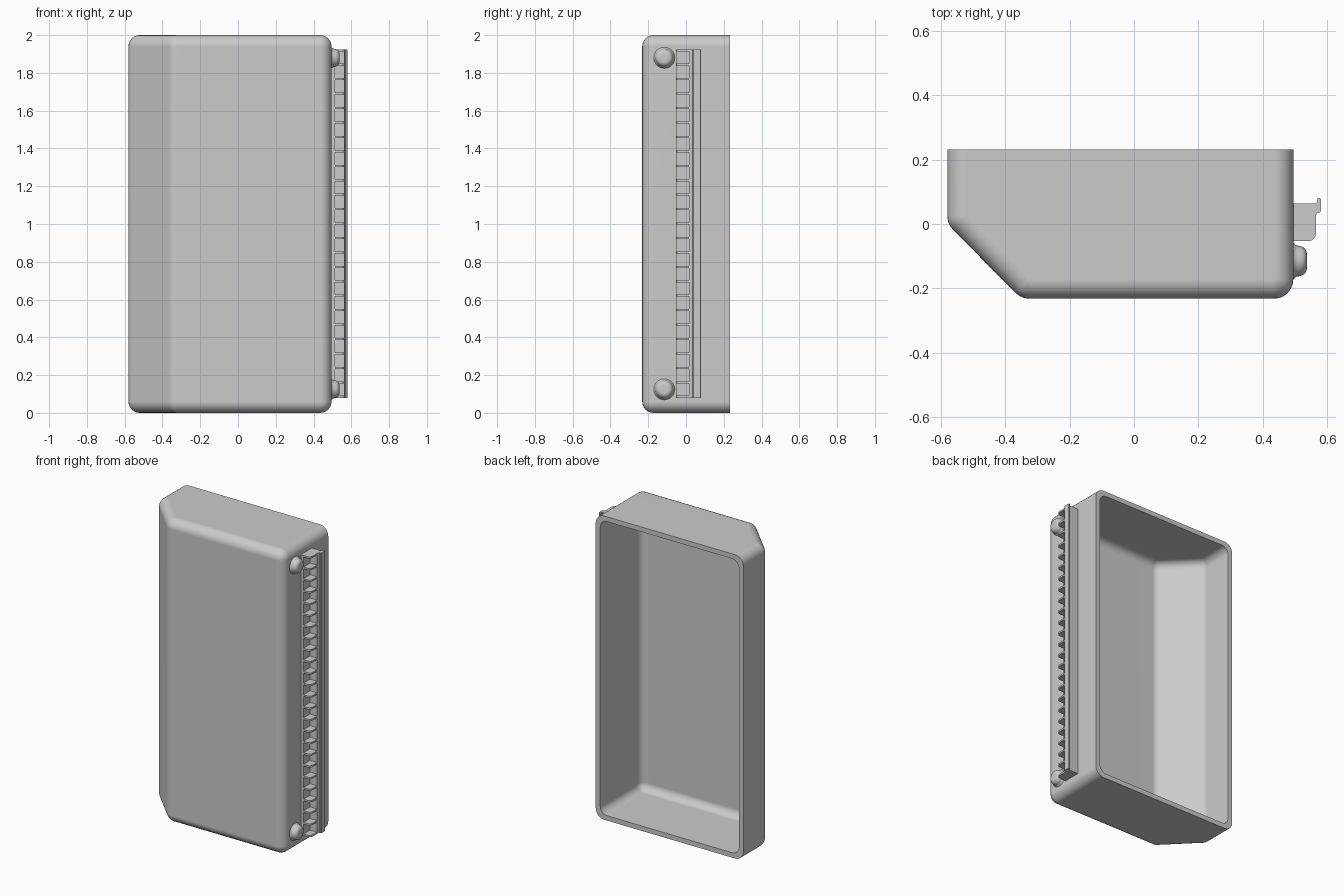
import bpy, bmesh, math
from mathutils import Matrix, Vector

if "Cube" in bpy.data.objects:
    bpy.data.objects.remove(bpy.data.objects["Cube"], do_unlink=True)

grey = bpy.data.materials.new("light_grey")
grey.use_nodes = True
grey.diffuse_color = (0.6, 0.6, 0.6, 1)
grey.node_tree.nodes["Principled BSDF"].inputs["Base Color"].default_value = (0.6, 0.6, 0.6, 1)

LEFT, RIGHT, FRONT, BACK, HEIGHT = -0.58, 0.495, -0.232, 0.232, 2.0
OUTLINE = [(LEFT, 0.6), (LEFT, 0), (-0.35, FRONT), (RIGHT, FRONT), (RIGHT, 0.6)]
SKINS = [(0, 0.06), (0.032, 0.05)]  # wall depth and corner radius


def finish(name, bm, angle=30):
    """Turn a bmesh into a named grey object with sharp edges kept."""
    bmesh.ops.recalc_face_normals(bm, faces=bm.faces[:])
    mesh = bpy.data.meshes.new(name)
    bm.to_mesh(mesh)
    bm.free()
    mesh.materials.append(grey)
    obj = bpy.data.objects.new(name, mesh)
    bpy.context.collection.objects.link(obj)
    bpy.ops.object.select_all(action="DESELECT")
    obj.select_set(True)
    bpy.context.view_layer.objects.active = obj
    bpy.ops.object.shade_smooth_by_angle(angle=math.radians(angle))
    weighted = obj.modifiers.new("flat_panels", "WEIGHTED_NORMAL")
    weighted.keep_sharp = True


def inset_corners(points, distance):
    """Move each corner of a counter-clockwise outline inward."""
    pts = [Vector(p) for p in points]
    result = []
    for i, p in enumerate(pts):
        a = (p - pts[i - 1]).normalized()
        b = (pts[(i + 1) % len(pts)] - p).normalized()
        n1, n2 = Vector((-a.y, a.x)), Vector((-b.y, b.x))
        result.append(p + (n1 + n2) * distance / (1 + n1.dot(n2)))
    return result


def rounded_tub(bm, wall, radius):
    """Add an open-backed rounded box as a hull of corner spheres."""
    part = bmesh.new()
    for c in inset_corners(OUTLINE, wall + radius):
        for z in (wall + radius, HEIGHT - wall - radius):
            bmesh.ops.create_uvsphere(part, u_segments=24, v_segments=12, radius=radius,
                                      matrix=Matrix.Translation((c.x, c.y, z)))
    # Keep only the points, then wrap them
    bmesh.ops.delete(part, geom=part.faces[:] + part.edges[:], context="EDGES_FACES")
    bmesh.ops.convex_hull(part, input=part.verts[:])
    loose = [v for v in part.verts if not v.link_faces]
    bmesh.ops.delete(part, geom=loose, context="VERTS")
    bmesh.ops.dissolve_limit(part, angle_limit=math.radians(0.5),
                             verts=part.verts[:], edges=part.edges[:])
    bmesh.ops.bisect_plane(part, geom=part.verts[:] + part.edges[:] + part.faces[:],
                           plane_co=(0, BACK, 0), plane_no=(0, 1, 0), clear_outer=True)
    # Leave the back open
    caps = [f for f in part.faces if all(v.co.y > BACK - 0.001 for v in f.verts)]
    bmesh.ops.delete(part, geom=caps, context="FACES")
    temp = bpy.data.meshes.new("temp")
    part.to_mesh(temp)
    part.free()
    bm.from_mesh(temp)
    bpy.data.meshes.remove(temp)


def rim_loop(bm, wall, radius):
    """Return the points of a rounded rectangle on the back plane."""
    inset = wall + radius
    loop = []
    for step in range(28):
        quarter, part = divmod(step, 7)
        angle = math.radians(quarter * 90 + part * 15)
        x = RIGHT - inset if quarter in (0, 3) else LEFT + inset
        z = HEIGHT - inset if quarter in (0, 1) else inset
        loop.append(bm.verts.new((x + radius * math.cos(angle), BACK,
                                  z + radius * math.sin(angle))))
    return loop


def prism(bm, outline, bottom, top):
    """Extrude a plan outline between two heights."""
    face = bm.faces.new([bm.verts.new((x, y, bottom)) for x, y in outline])
    out = bmesh.ops.extrude_face_region(bm, geom=[face])
    bmesh.ops.translate(bm, vec=(0, 0, top - bottom),
                        verts=[g for g in out["geom"] if isinstance(g, bmesh.types.BMVert)])


# Housing: outer and inner skins joined by a flat rim
bm = bmesh.new()
for skin in SKINS:
    rounded_tub(bm, *skin)
outer, inner = [rim_loop(bm, *skin) for skin in SKINS]
for i in range(len(outer)):
    bm.faces.new((outer[i - 1], outer[i], inner[i], inner[i - 1]))
bmesh.ops.remove_doubles(bm, verts=bm.verts[:], dist=0.0005)
finish("housing", bm)

# Terminal rail with a lip and square-cut pocket floors
LOW, HIGH = 0.08, 1.925
bm = bmesh.new()
prism(bm, [(0.49, -0.053), (0.514, -0.053), (0.514, 0.015), (0.565, 0.015), (0.565, 0.028),
           (0.569, 0.034), (0.577, 0.036), (0.581, 0.041), (0.581, 0.077), (0.578, 0.08),
           (0.57, 0.08), (0.569, 0.068), (0.563, 0.063), (0.49, 0.063)], LOW, HIGH)
finish("terminal_rail", bm, 20)

# Thin dividers separating the pockets
COUNT, THICK = 24, 0.011
bm = bmesh.new()
for i in range(COUNT + 1):
    z = LOW + i * (HIGH - LOW - THICK) / COUNT
    prism(bm, [(0.51, -0.053), (0.544, -0.053), (0.554, -0.05), (0.562, -0.042),
               (0.565, -0.031), (0.565, 0.018), (0.51, 0.018)], z, z + THICK)
finish("terminal_dividers", bm, 20)

# Domed buttons with flared bases
PROFILE = [(0.49, 0.058), (0.497, 0.055), (0.502, 0.05), (0.508, 0.048), (0.518, 0.0465),
           (0.526, 0.0425), (0.532, 0.037), (0.536, 0.029), (0.537, 0.022), (0.537, 0)]
for name, z in (("lower_button", 0.125), ("upper_button", 1.88)):
    bm = bmesh.new()
    verts = [bm.verts.new((x, -0.115 + r, z)) for x, r in PROFILE]
    edges = [bm.edges.new(pair) for pair in zip(verts, verts[1:])]
    bmesh.ops.spin(bm, geom=verts + edges, cent=(0, -0.115, z), axis=(1, 0, 0),
                   angle=math.tau, steps=32, use_duplicate=False)
    bmesh.ops.remove_doubles(bm, verts=bm.verts[:], dist=0.0005)
    finish(name, bm, 50)
